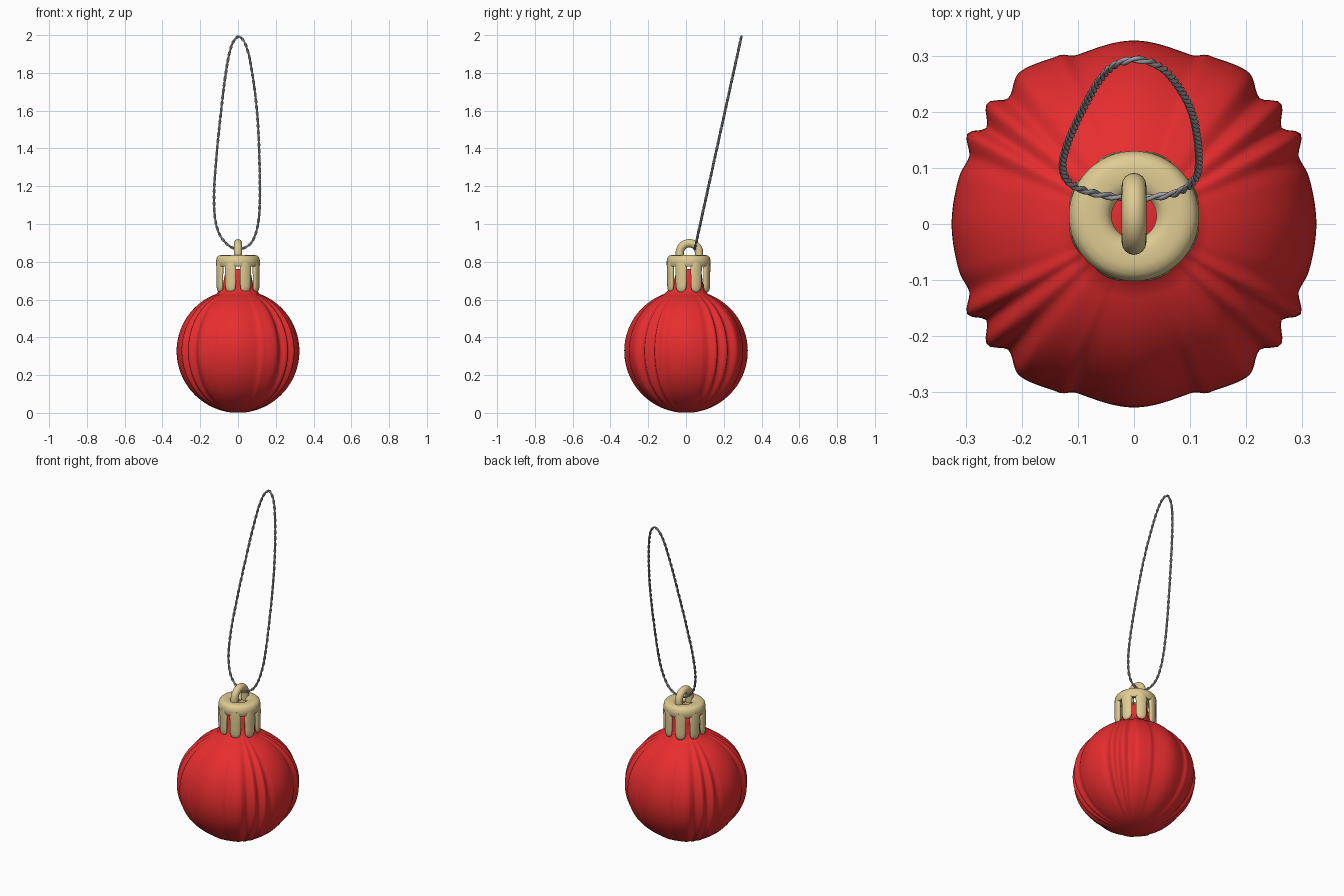
import bpy, bmesh, math
from mathutils import Vector

if "Cube" in bpy.data.objects:
    bpy.data.objects.remove(bpy.data.objects["Cube"])


def material(name, col):
    m = bpy.data.materials.new(name)
    m.diffuse_color = (*col, 1)
    m.use_nodes = True
    m.node_tree.nodes["Principled BSDF"].inputs["Base Color"].default_value = m.diffuse_color
    return m


RED = material("red", (0.80, 0.026, 0.028))
GOLD = material("pale gold", (0.74, 0.60, 0.29))
GREY = material("grey", (0.38, 0.38, 0.41))
CAP_Y = 0.014  # the cap sits slightly behind the ball axis


def make(name, bm, mat, angle=50):
    bmesh.ops.recalc_face_normals(bm, faces=bm.faces)
    me = bpy.data.meshes.new(name)
    bm.to_mesh(me)
    bm.free()
    ob = bpy.data.objects.new(name, me)
    bpy.context.collection.objects.link(ob)
    me.materials.append(mat)
    bpy.ops.object.select_all(action='DESELECT')
    ob.select_set(True)
    bpy.context.view_layer.objects.active = ob
    bpy.ops.object.shade_smooth_by_angle(angle=math.radians(angle))
    return ob


def loft(bm, rings, closed=False, caps=True):
    """Skin a list of point rings; closed joins the last to the first."""
    vs = [[bm.verts.new(p) for p in r] for r in rings]
    n = len(vs[0])
    pairs = list(zip(vs, vs[1:])) + ([(vs[-1], vs[0])] if closed else [])
    for a, b in pairs:
        for i in range(n):
            j = (i + 1) % n
            bm.faces.new((a[i], a[j], b[j], b[i]))
    if caps and not closed:
        bm.faces.new(vs[0])
        bm.faces.new(vs[-1])


# --- Pleated ball: outline radius by angle in one quadrant, mirrored ---
PLEATS = [(0, .325), (15, .323), (22, .317), (28.5, .338), (33, .314), (39.5, .339),
          (45, .317), (53, .339), (66, .329), (71, .318), (90, .327)]


def pleat(a):
    d = math.degrees(a) % 180
    d = 180 - d if d > 90 else d
    for (d0, r0), (d1, r1) in zip(PLEATS, PLEATS[1:]):
        if d <= d1 + 1e-6:
            t = (d - d0) / (d1 - d0)
            return r0 + (r1 - r0) * t * t * (3 - 2 * t)
    return .327


N, ROWS, R, CZ = 240, 44, 0.325, 0.327
rings = []
for k in range(1, ROWS + 1):
    t = math.pi * k / ROWS * 0.885          # stop where the neck begins
    s = math.sin(t)
    fade = s ** 0.5
    rings.append([((R + (pleat(2 * math.pi * i / N) - R) * fade) * s * math.cos(2 * math.pi * i / N),
                   (R + (pleat(2 * math.pi * i / N) - R) * fade) * s * math.sin(2 * math.pi * i / N),
                   CZ - R * math.cos(t) - 0.002 * (1 - s)) for i in range(N)])
for r, z, f in [(.09, .66, .5), (.078, .69, .8), (.07, .73, 1), (.064, .755, 1), (.05, .762, 1)]:
    rings.append([(r * math.cos(2 * math.pi * i / N), CAP_Y * f + r * math.sin(2 * math.pi * i / N), z)
                  for i in range(N)])
bm = bmesh.new()
loft(bm, rings)
make("ball", bm, RED, 60)

# --- Cap crown: lathed ring with a hole in the middle ---
prof = [(.04, .822), (.052, .833), (.065, .836), (.088, .836), (.103, .832), (.112, .822), (.116, .805),
        (.116, .78), (.111, .774), (.097, .774), (.092, .78), (.09, .798), (.055, .8), (.04, .806)]
bm = bmesh.new()
loft(bm, [[(r * math.cos(a), CAP_Y + r * math.sin(a), z) for r, z in prof]
          for a in (2 * math.pi * i / 64 for i in range(64))], closed=True)
make("cap_crown", bm, GOLD)

# --- Cap prongs: eight rounded tongues around the crown ---
STATIONS = [(.80, .9), (.77, 1.06), (.73, 1), (.69, 1), (.665, .95), (.65, .78), (.642, .5), (.638, .15)]
bm = bmesh.new()
for p in range(8):
    a = math.radians(22.5 + 45 * p)
    out = Vector((math.cos(a), math.sin(a), 0))
    side = Vector((-math.sin(a), math.cos(a), 0))
    rings = []
    for z, s in STATIONS:
        c = out * 0.104 + Vector((0, CAP_Y, z))
        rings.append([c + side * (.031 * s * math.cos(u)) + out * (.0145 * s * math.sin(u))
                      for u in (2 * math.pi * i / 16 for i in range(16))])
    loft(bm, rings)
make("cap_prongs", bm, GOLD)

# --- Hanger arch on top of the cap ---
path = [(-math.cos(t) * .051, .847 + math.sin(t) * .051, t) for t in
        (math.pi * i / 20 for i in range(21))]
path = [(-.051, .81, 0)] + path + [(.051, .81, math.pi)]
bm = bmesh.new()
rings = []
for y, z, t in path:
    n = Vector((0, -math.cos(t), math.sin(t)))
    rings.append([Vector((0, y + .018, z)) + n * (.022 * math.cos(u)) + Vector((.022 * math.sin(u), 0, 0))
                  for u in (2 * math.pi * i / 16 for i in range(16))])
loft(bm, rings)
make("hanger_arch", bm, GOLD)

# --- Twisted cord: two strands wound round a tilted planar loop ---
LOOP = [(.005, .866), (.065, .895), (.098, .965), (.114, 1.08), (.113, 1.35), (.1, 1.6), (.07, 1.83),
        (.04, 1.95), (.005, 1.992), (-.03, 1.955), (-.06, 1.83), (-.095, 1.55), (-.119, 1.3),
        (-.127, 1.14), (-.12, 1.02), (-.095, .94), (-.05, .887)]
SLOPE = 0.2195


def spline(i, t):
    p0, p1, p2, p3 = (Vector((LOOP[(i + k) % len(LOOP)])) for k in (-1, 0, 1, 2))
    # tangents scaled to the local segment so uneven spacing does not overshoot
    d = (p2 - p1).length
    m1 = (p2 - p0) / ((p2 - p1).length + (p1 - p0).length) * d
    m2 = (p3 - p1) / ((p3 - p2).length + (p2 - p1).length) * d
    q = (2*t**3 - 3*t*t + 1) * p1 + (t**3 - 2*t*t + t) * m1 + (3*t*t - 2*t**3) * p2 + (t**3 - t*t) * m2
    return Vector((q.x, .046 + (q.y - .866) * SLOPE, q.y))


fine = [spline(i, k / 60) for i in range(len(LOOP)) for k in range(60)]
fine.append(fine[0])
dist = [0]
for a, b in zip(fine, fine[1:]):
    dist.append(dist[-1] + (b - a).length)
COUNT, TURNS = 612, 36
centre, j = [], 0
for k in range(COUNT):
    d = dist[-1] * k / COUNT
    while dist[j + 1] < d:
        j += 1
    centre.append(fine[j].lerp(fine[j + 1], (d - dist[j]) / (dist[j + 1] - dist[j])))
plane_n = Vector((0, 1, -SLOPE)).normalized()
for s in range(2):
    rings = []
    for k, c in enumerate(centre):
        tan = (centre[(k + 1) % COUNT] - centre[k - 1]).normalized()
        side = tan.cross(plane_n)
        w = 2 * math.pi * TURNS * k / COUNT + math.pi * s
        off = (side * math.cos(w) + plane_n * math.sin(w)) * .0032
        rings.append([c + off + (side * math.cos(u) + plane_n * math.sin(u)) * .0042
                      for u in (2 * math.pi * i / 8 for i in range(8))])
    bm = bmesh.new()
    loft(bm, rings, closed=True)
    make("cord_strand_%d" % (s + 1), bm, GREY, 60)
